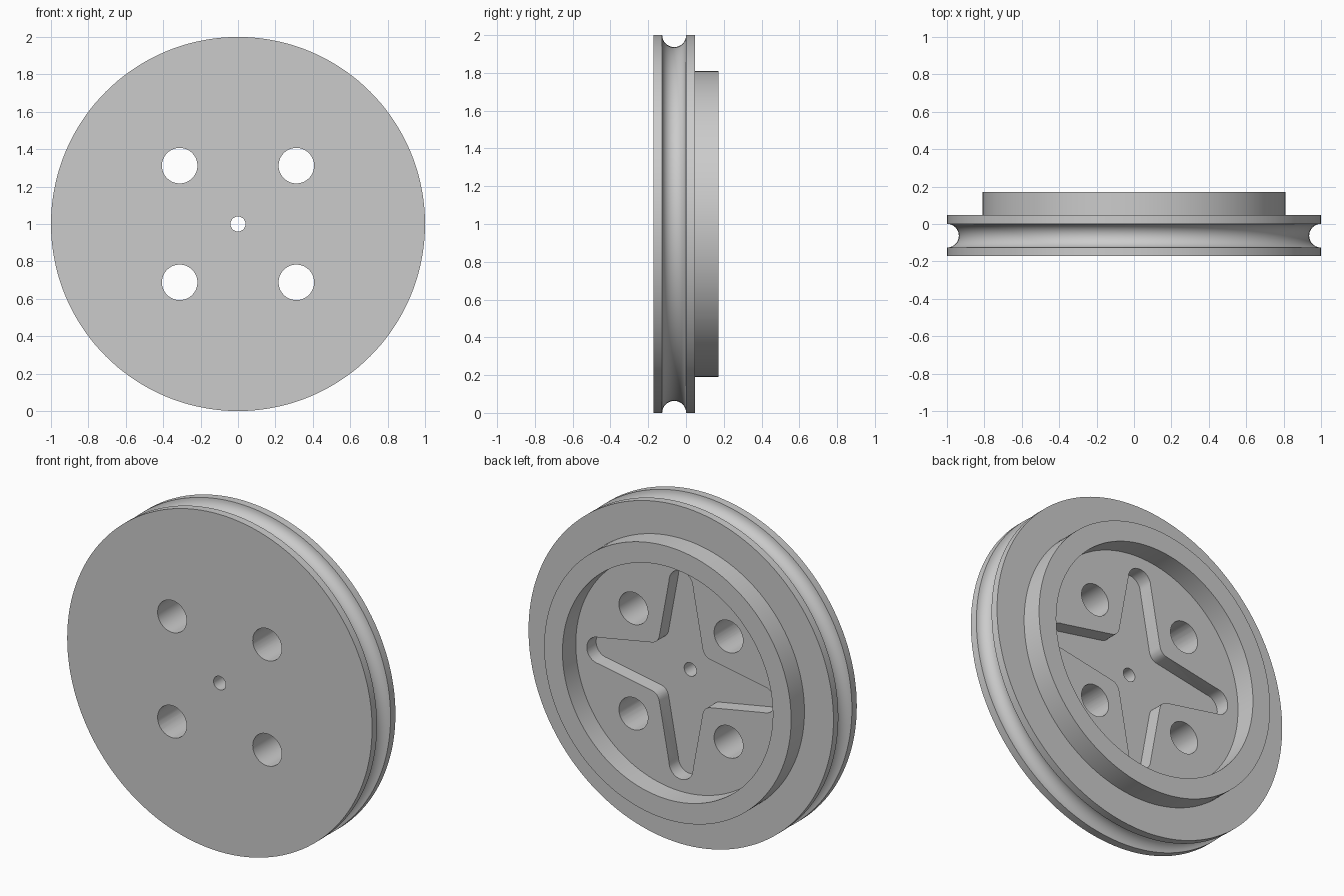
import bpy
import bmesh
from math import cos, sin, pi, radians
from mathutils import Matrix, Vector

if "Cube" in bpy.data.objects:
    bpy.data.objects.remove(bpy.data.objects["Cube"], do_unlink=True)

CENTRE_Z = 1.0
FRONT, BACK = -0.172, 0.172       # overall thickness along y
FLANGE = 0.047                    # rear face of the disc and floor of the recess
POCKET = -0.04                    # floor of the star pocket
RING_OUT, RING_IN = 0.81, 0.69
GROOVE_Y, GROOVE_R = -0.0625, 0.0635
BORE_R, HOLE_R, HOLE_POS = 0.04, 0.095, 0.312

grey = bpy.data.materials.new("plain grey")
grey.use_nodes = True
colour = (0.6, 0.6, 0.6, 1)
grey.diffuse_color = colour
grey.node_tree.nodes["Principled BSDF"].inputs["Base Color"].default_value = colour


def to_object(name, bm):
    bmesh.ops.recalc_face_normals(bm, faces=bm.faces)
    mesh = bpy.data.meshes.new(name)
    bm.to_mesh(mesh)
    bm.free()
    mesh.materials.append(grey)
    obj = bpy.data.objects.new(name, mesh)
    obj.location.z = CENTRE_Z
    bpy.context.collection.objects.link(obj)
    return obj


# Wheel body: closed profile (radius, y) turned about the y axis
groove = [(1 - GROOVE_R * sin(pi * i / 16), GROOVE_Y - GROOVE_R * cos(pi * i / 16))
          for i in range(17)]
profile = [(BORE_R, FRONT), (1, FRONT), *groove, (1, FLANGE), (RING_OUT, FLANGE),
           (RING_OUT, BACK), (RING_IN, BACK), (RING_IN, FLANGE), (BORE_R, FLANGE)]
bm = bmesh.new()
verts = [bm.verts.new((r, y, 0)) for r, y in profile]
edges = [bm.edges.new((v, verts[i - 1])) for i, v in enumerate(verts)]
bmesh.ops.spin(bm, geom=verts + edges, cent=(0, 0, 0), axis=(0, 1, 0),
               angle=2 * pi, steps=144, use_merge=True)
bmesh.ops.remove_doubles(bm, verts=bm.verts, dist=1e-5)
wheel = to_object("pulley_wheel", bm)


# Star pocket: four tapered arms with round tips and filleted inner corners
def star_outline():
    tip_r, tip_c, fillet = 0.078, 0.54, 0.045
    corner = Vector((0.15, 0.15))
    a = corner + (Vector((tip_c, tip_r)) - corner).normalized() * fillet
    b = corner + (Vector((tip_r, tip_c)) - corner).normalized() * fillet
    arm = [Vector((tip_c + tip_r * cos(t), tip_r * sin(t)))
           for t in (pi * (i / 16 - 0.5) for i in range(17))]
    for i in range(7):
        t = i / 6
        arm.append(a * (1 - t) ** 2 + corner * 2 * t * (1 - t) + b * t * t)
    return [Matrix.Rotation(k * pi / 2, 2) @ p for k in range(4) for p in arm]


bm = bmesh.new()
face = bm.faces.new([bm.verts.new((p.x, POCKET, p.y)) for p in star_outline()])
side = bmesh.ops.extrude_face_region(bm, geom=[face])["geom"]
bmesh.ops.translate(bm, vec=(0, 0.15, 0),
                    verts=[g for g in side if isinstance(g, bmesh.types.BMVert)])
cutters = [to_object("star_cutter", bm)]

# Four through holes
bm = bmesh.new()
for sx in (-1, 1):
    for sz in (-1, 1):
        place = (Matrix.Translation((sx * HOLE_POS, 0, sz * HOLE_POS))
                 @ Matrix.Rotation(radians(90), 4, 'X'))
        bmesh.ops.create_cone(bm, cap_ends=True, segments=48, radius1=HOLE_R,
                              radius2=HOLE_R, depth=1, matrix=place)
cutters.append(to_object("hole_cutter", bm))

# Cut the body, then drop the cutters
bpy.ops.object.select_all(action='DESELECT')
bpy.context.view_layer.objects.active = wheel
wheel.select_set(True)
for cutter in cutters:
    cutter.hide_render = True
    mod = wheel.modifiers.new(cutter.name, 'BOOLEAN')
    mod.operation = 'DIFFERENCE'
    mod.solver = 'EXACT'
    mod.object = cutter
    bpy.ops.object.modifier_apply(modifier=mod.name)
    bpy.data.objects.remove(cutter, do_unlink=True)

bpy.ops.object.shade_smooth_by_angle(angle=radians(30))
